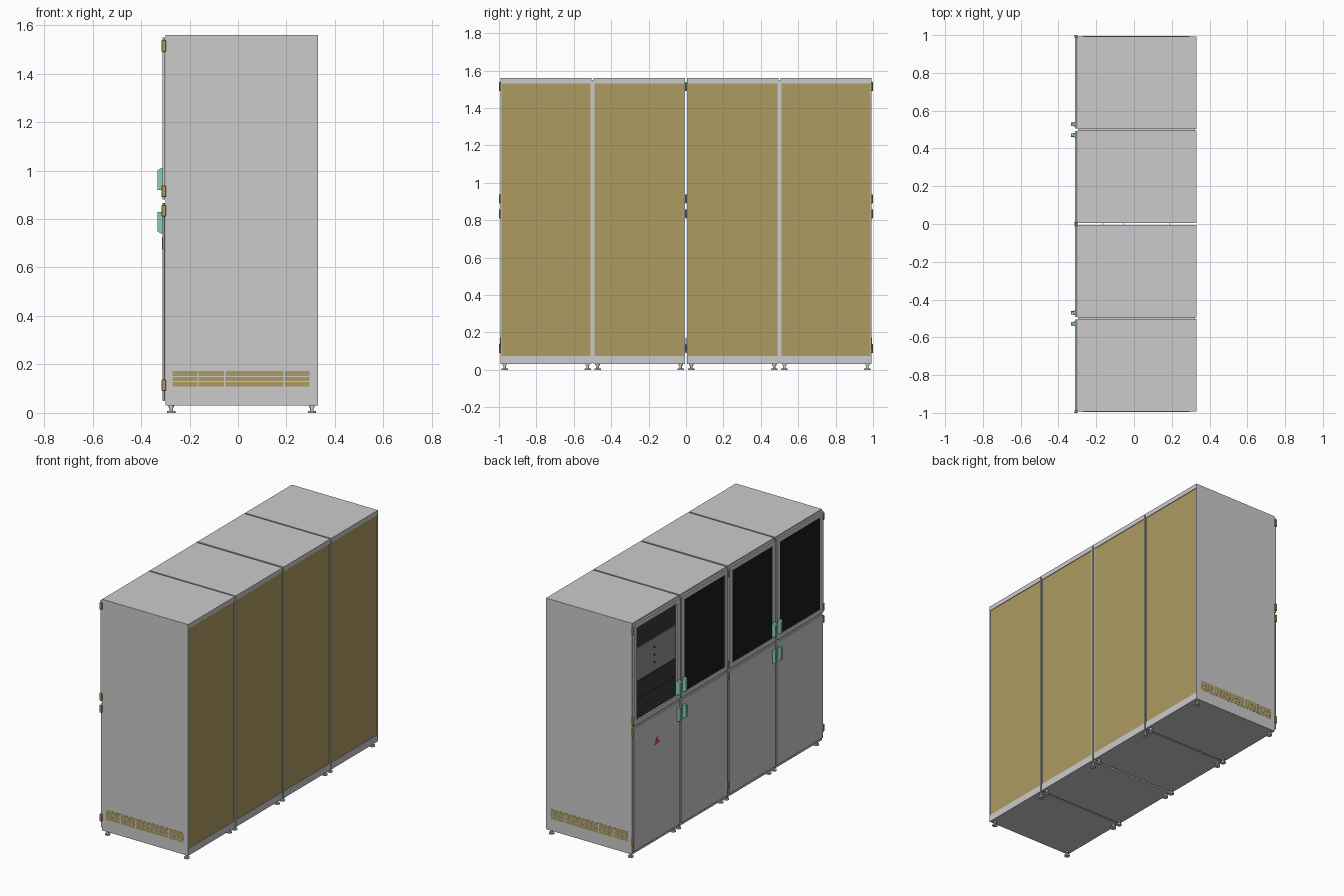
import bpy, bmesh, math
from mathutils import Matrix

if "Cube" in bpy.data.objects:
    bpy.data.objects.remove(bpy.data.objects["Cube"])


def material(name, rgb):
    m = bpy.data.materials.new(name)
    m.diffuse_color = (*rgb, 1)
    m.use_nodes = True
    m.node_tree.nodes["Principled BSDF"].inputs["Base Color"].default_value = m.diffuse_color
    return m


BROWN = material("brown", (0.42, 0.33, 0.12))
GREEN = material("green", (0.25, 0.6, 0.42))
BLACK = material("black_glass", (0.01, 0.01, 0.01))
DARK = material("dark_grey", (0.04, 0.04, 0.045))
PLATE = material("plate_grey", (0.3, 0.29, 0.27))
RED = material("red", (0.75, 0.05, 0.2))


def finish(name, bm, mat=None):
    bmesh.ops.recalc_face_normals(bm, faces=bm.faces)
    me = bpy.data.meshes.new(name)
    bm.to_mesh(me)
    bm.free()
    ob = bpy.data.objects.new(name, me)
    bpy.context.collection.objects.link(ob)
    if mat:
        me.materials.append(mat)
    return ob


def boxes(name, bounds, mat=None, bevel=0):
    """One object made of boxes given as (x0, x1, y0, y1, z0, z1)."""
    bm = bmesh.new()
    for x0, x1, y0, y1, z0, z1 in bounds:
        m = Matrix.Translation(((x0 + x1) / 2, (y0 + y1) / 2, (z0 + z1) / 2))
        m = m @ Matrix.Diagonal((x1 - x0, y1 - y0, z1 - z0, 1))
        bmesh.ops.create_cube(bm, size=1, matrix=m)
    ob = finish(name, bm, mat)
    if bevel:
        mod = ob.modifiers.new("bevel", "BEVEL")
        mod.width, mod.segments = bevel, 1
    return ob


def cylinders(name, specs, mat=None, sides=16, along_x=False):
    """One object made of cylinders given as (centre, radius, length)."""
    bm = bmesh.new()
    turn = Matrix.Rotation(math.pi / 2, 4, 'Y') if along_x else Matrix()
    for c, r, h in specs:
        bmesh.ops.create_cone(bm, cap_ends=True, segments=sides, radius1=r, radius2=r,
                              depth=h, matrix=Matrix.Translation(c) @ turn)
    return finish(name, bm, mat)


def window_frame(name, outer, inner, x, depth):
    """Mitred frame in the yz plane; rectangles are (y0, y1, z0, z1)."""
    bm = bmesh.new()
    rings = [[bm.verts.new((x, p[i], p[j])) for i, j in ((0, 2), (1, 2), (1, 3), (0, 3))]
             for p in (outer, inner)]
    for i in range(4):
        k = (i + 1) % 4
        bm.faces.new((rings[0][i], rings[0][k], rings[1][k], rings[1][i]))
    ob = finish(name, bm)
    mod = ob.modifiers.new("thickness", "SOLIDIFY")
    mod.thickness, mod.offset = depth, 0
    return ob


def handle(name, y, z, up):
    """Wedge-topped grip; up is 1 or -1 and sets which end slopes."""
    bm = bmesh.new()
    prof = [(-0.305, 0), (-0.333, 0), (-0.333, 0.08), (-0.318, 0.09), (-0.305, 0.09)]
    sides = []
    for s in (-1, 1):
        # grip narrows away from the door
        sides.append([bm.verts.new((px, y + s * (0.013 if px > -0.31 else 0.008), z + up * pz))
                      for px, pz in prof])
    bm.faces.new(sides[0])
    bm.faces.new(sides[1])
    for i in range(5):
        k = (i + 1) % 5
        bm.faces.new((sides[0][i], sides[0][k], sides[1][k], sides[1][i]))
    return finish(name, bm, GREEN)


XF, XB, T = -0.30, 0.33, 0.006          # body front, body back, wall thickness
Z0, Z1 = 0.03, 1.56
DX0, DX1 = -0.312, -0.301               # door front and back

# name, y0, y1, handle side, hinge side
cabinets = [("cabinet_a", -0.992, -0.504, 1), ("cabinet_b", -0.494, -0.006, -1),
            ("cabinet_c", 0.006, 0.494, 1), ("cabinet_d", 0.504, 0.992, -1)]

for name, y0, y1, side in cabinets:
    # hollow body: side walls, top and base, rear rails
    boxes(name + "_side_walls", [(XF, XB, y0, y0 + T, Z0, 1.547), (XF, XB, y1 - T, y1, Z0, 1.547)])
    boxes(name + "_top", [(XF, XB, y0, y1, 1.547, Z1)])
    boxes(name + "_base", [(XF, XB - 0.01, y0 + T, y1 - T, Z0, 0.045)])
    boxes(name + "_rear_rails", [(XB - 0.01, XB, y0 + T, y1 - T, Z0, 0.075),
                                 (XB - 0.01, XB, y0 + T, y1 - T, 1.53, 1.547)])
    boxes(name + "_back_panel", [(0.318, 0.326, y0 + T, y1 - T, 0.075, 1.53)], BROWN)
    boxes(name + "_front_crossbar", [(XF, -0.28, y0 + T, y1 - T, 0.85, 0.90)])

    # side vents with louvre bars
    for label, ys, s in (("left", y0, -1), ("right", y1, 1)):
        def skin(t):
            return tuple(sorted((ys - s * 0.001, ys + s * t)))
        boxes(f"{name}_{label}_vent", [(-0.27, 0.295, *skin(0.001), 0.108, 0.173)], BROWN)
        bars = [(-0.27, 0.295, *skin(0.002), z - 0.002, z + 0.002) for z in (0.13, 0.151)]
        bars += [(x - 0.003, x + 0.003, *skin(0.0025), 0.108, 0.173) for x in (-0.165, -0.055, 0.19)]
        boxes(f"{name}_{label}_vent_bars", bars)

    # doors: window above, solid panel below
    a, b = y0 + 0.001, y1 - 0.001
    window_frame(name + "_upper_door", (a, b, 0.88, 1.55), (a + 0.033, b - 0.033, 0.91, 1.52),
                 (DX0 + DX1) / 2, DX1 - DX0)
    boxes(name + "_lower_door", [(DX0, DX1, a, b, 0.05, 0.866)], bevel=0.002)
    if name != "cabinet_d":
        boxes(name + "_window", [(-0.309, -0.304, a + 0.033, b - 0.033, 0.91, 1.52)], BLACK)

    # handles beside the shared seam
    hy = (y1 if side > 0 else y0) - side * 0.024
    handle(name + "_upper_handle", hy, 0.92, 1)
    handle(name + "_lower_handle", hy, 0.83, -1)

    # hinges on the opposite edge
    ey = y0 if side > 0 else y1
    hinge_y = sorted((ey - side * 0.008, ey + side * 0.006))
    if abs(ey) < 0.1:
        hinge_y = sorted((ey - side * 0.005, ey + side * 0.008))
    for i, z in enumerate((0.09, 0.81, 0.89, 1.49)):
        boxes(f"{name}_hinge_{i + 1}", [(-0.315, -0.298, *hinge_y, z, z + 0.048)], BROWN, bevel=0.002)

    # levelling feet: pad, stem and nut
    feet = []
    for x in (-0.275, 0.305):
        for y in (y0 + 0.022, y1 - 0.022):
            feet += [((x, y, 0.004), 0.017, 0.008), ((x, y, 0.019), 0.007, 0.024),
                     ((x, y, 0.0265), 0.011, 0.007)]
    cylinders(name + "_feet", feet)

# joining strips inside the two paired seams
for label, y in (("front", -0.499), ("rear", 0.499)):
    boxes(label + "_pair_joint", [(-0.295, 0.322, y - 0.005, y + 0.005, 0.035, 1.55)])

# rack equipment seen through the clear door
ey0, ey1 = 0.52, 0.976
for i, (za, zb, mat) in enumerate(((0.885, 1.028, DARK), (1.032, 1.148, DARK),
                                   (1.152, 1.368, PLATE), (1.372, 1.54, DARK))):
    boxes(f"rack_unit_{i + 1}", [(-0.292, -0.288, ey0, ey1, za, zb),
                                 (-0.288, 0.1, ey0 + 0.01, ey1 - 0.01, za + 0.002, zb - 0.002)], mat)
cylinders("rack_unit_buttons", [((-0.293, 0.748, z), 0.007, 0.006) for z in (1.21, 1.26, 1.31)],
          DARK, along_x=True)

# warning triangle on the lower door
bm = bmesh.new()
for x in (-0.3135, -0.311):
    for dy, z in ((-0.028, 0.675), (0.028, 0.675), (0, 0.724)):
        bm.verts.new((x, 0.748 + dy, z))
bmesh.ops.convex_hull(bm, input=bm.verts)
finish("warning_triangle", bm, RED)
